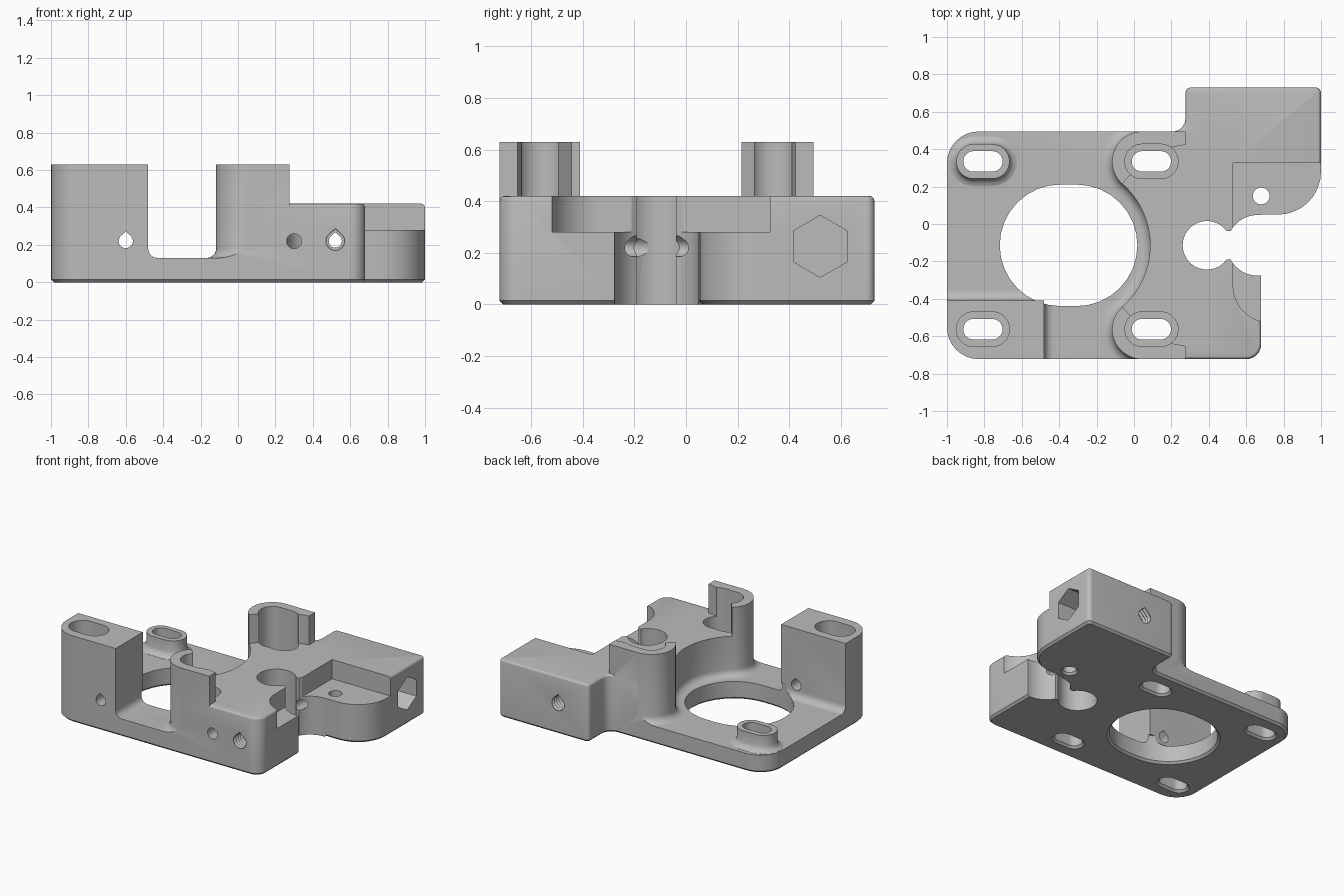
import bpy, bmesh, math
from mathutils import Vector

if "Cube" in bpy.data.objects:
    bpy.data.objects.remove(bpy.data.objects["Cube"])

grey = bpy.data.materials.new("matte_grey")
grey.use_nodes = True
COLOUR = (0.5, 0.5, 0.5, 1)
grey.diffuse_color = COLOUR
grey.node_tree.nodes["Principled BSDF"].inputs["Base Color"].default_value = COLOUR

MID_Y = -0.114                      # symmetry line of the motor side
PLATE, BLOCK, POST = 0.13, 0.42, 0.63


def arc(cx, cy, r, a0, a1, n=16):
    return [(cx + r * math.cos(math.radians(a0 + (a1 - a0) * i / n)),
             cy + r * math.sin(math.radians(a0 + (a1 - a0) * i / n))) for i in range(n + 1)]


def stadium(cx, cy, half, r):
    return arc(cx + half, cy, r, -90, 90) + arc(cx - half, cy, r, 90, 270)


def rounded(corners, n=8):
    """Polygon from (x, y, radius) corners."""
    out = []
    for i, (x, y, r) in enumerate(corners):
        p = Vector((x, y))
        if r == 0:
            out.append((x, y))
            continue
        a = (Vector(corners[i - 1][:2]) - p).normalized()
        b = (Vector(corners[(i + 1) % len(corners)][:2]) - p).normalized()
        half = a.angle(b) / 2
        c = p + (a + b).normalized() * r / math.sin(half)
        s = p + a * r / math.tan(half) - c
        e = p + b * r / math.tan(half) - c
        turn = math.atan2(s.x * e.y - s.y * e.x, s.dot(e))
        start = math.atan2(s.y, s.x)
        out += [(c.x + r * math.cos(start + turn * k / n),
                 c.y + r * math.sin(start + turn * k / n)) for k in range(n + 1)]
    return out


def loft(name, rings, axis="z", low=None, high=None):
    """Solid through (height, points) rings; low/high = (bevel width, segments) of the rims."""
    place = {"z": lambda u, v, w: (u, v, w), "y": lambda u, v, w: (u, w, v),
             "x": lambda u, v, w: (w, u, v)}[axis]
    bm = bmesh.new()
    loops = [[bm.verts.new(place(u, v, w)) for u, v in pts] for w, pts in rings]
    n = len(loops[0])
    for a, b in zip(loops, loops[1:]):
        for i in range(n):
            bm.faces.new((a[i], a[(i + 1) % n], b[(i + 1) % n], b[i]))
    caps = bm.faces.new(loops[0]), bm.faces.new(loops[-1])
    bmesh.ops.recalc_face_normals(bm, faces=bm.faces)
    rims = [(list(cap.edges), rim) for cap, rim in zip(caps, (low, high)) if rim]
    for edges, (width, segments) in rims:
        bmesh.ops.bevel(bm, geom=edges, offset=width, segments=segments,
                        profile=0.5, affect="EDGES")
    mesh = bpy.data.meshes.new(name)
    bm.to_mesh(mesh)
    bm.free()
    ob = bpy.data.objects.new(name, mesh)
    bpy.context.collection.objects.link(ob)
    mesh.materials.append(grey)
    return ob


def prism(name, pts, z0, z1, **kw):
    return loft(name, [(z0, pts), (z1, pts)], **kw)


def combine(target, tool, operation="DIFFERENCE"):
    tool.hide_render = True
    mod = target.modifiers.new("join", "BOOLEAN")
    mod.operation, mod.solver, mod.object = operation, "EXACT", tool
    bpy.context.view_layer.objects.active = target
    bpy.ops.object.modifier_apply(modifier=mod.name)
    bpy.data.objects.remove(tool)


def flip(pts):
    return [(x, 2 * MID_Y - y) for x, y in pts]


def box(x0, x1, y0, y1):
    return [(x0, y0), (x1, y0), (x1, y1), (x0, y1)]


# Main block with chamfered foot and softened top
FRONT, REAR = -0.7225, 0.4945
outline = rounded([(-1, FRONT, 0.17), (0.68, FRONT, 0.08), (0.68, 0.05, 0), (1, 0.05, 0.23),
                   (1, 0.73, 0.03), (0.275, 0.73, 0.03), (0.275, REAR, 0.07), (-1, REAR, 0.17)])
body = prism("motor_bracket", outline, 0, BLOCK, low=(0.015, 1), high=(0.02, 3))

# Tall corner post and the two screw posts, trimmed later
corner = rounded([(-1, FRONT, 0.17), (-0.4, FRONT, 0), (-0.4, -0.35, 0), (-1, -0.35, 0)])
combine(body, prism("corner_post", corner, 0.1, POST), "UNION")
post_box = box(-0.2, 0.275, FRONT, -0.38)
for pts in (post_box, flip(post_box)):
    combine(body, prism("screw_post", pts, 0.3, POST), "UNION")

# Motor recess: wraps around the posts, filleted at the floor
PX, PY = 0.043, -0.5625
MX = -0.35
LEAN = math.degrees(math.atan2(MID_Y - PY, MX - PX))
REACH = math.hypot(MID_Y - PY, MX - PX) - 0.16
front_curve = [(PX, -0.95)] + arc(PX, PY, 0.16, 270, LEAN)
motor_arc = arc(MX, MID_Y, REACH, LEAN - 180, 180 - LEAN, 28)[1:-1]
recess = ([(-0.48, -0.95)] + front_curve + motor_arc + flip(front_curve)[::-1]
          + [(-1.2, 0.95), (-1.2, -0.41), (-0.48, -0.41)])
combine(body, prism("motor_recess", recess, PLATE, 0.9, low=(0.05, 5)))

# Open the inner side of each screw post down to the block top
lean = math.radians(LEAN)
opening = [(PX, PY), (PX + 0.3 * math.cos(lean), PY + 0.3 * math.sin(lean)),
           (0.4, -0.3), (0.4, -0.675), (0.2, -0.638), (0.143, PY)]
for pts in (opening, flip(opening)):
    combine(body, prism("post_opening", pts, BLOCK, 0.9))

# Raised screw boss with a flared root
SEAT = 0.25
LEFT, RIGHT, BACK = -0.808, 0.093, 2 * MID_Y - PY
flare = [(0.1, 0.132), (0.131, 0.132), (0.137, 0.115), (0.15, 0.101), (0.172, 0.0925), (SEAT, 0.0925)]
combine(body, loft("screw_boss", [(z, stadium(LEFT, BACK, 0.05, r)) for z, r in flare]), "UNION")

# Screw slots with counterbores
for x, y in ((LEFT, PY), (LEFT, BACK), (RIGHT, PY), (RIGHT, BACK)):
    if (x, y) != (LEFT, BACK):
        combine(body, prism("counterbore", stadium(x, y, 0.05, 0.0925), SEAT, 0.9))
    steps = [(-0.01, 0.08), (0.015, 0.055), (0.5, 0.055)]
    combine(body, loft("screw_slot", [(z, stadium(x, y, 0.05, r)) for z, r in steps]))

# Large motor opening
steps = [(-0.01, 0.35), (0.015, 0.325), (0.2, 0.325)]
combine(body, loft("motor_opening", [(z, stadium(MX, MID_Y, 0.043, r)) for z, r in steps]))

# Low ledge, rod bore, clamp slit and side clearance
ledge = [(1.2, 0.325), (0.53, 0.325)] + arc(0.725, -0.33, 0.195, 180, 270) + [(1.2, -0.525)]
combine(body, prism("ledge_cut", ledge, 0.28, 0.9))
combine(body, prism("rod_bore", arc(0.39, MID_Y, 0.13, 0, 348, 29), -0.1, 0.9))
combine(body, prism("clamp_slit", box(0.42, 0.6, -0.19, -0.038), -0.1, 0.9))
clearance = arc(0.66, MID_Y, 0.162, 90, 270, 24) + [(1.2, MID_Y - 0.162), (1.2, 0.048)]
combine(body, prism("side_clearance", clearance, -0.1, 0.9))
steps = [(-0.01, 0.065), (0.015, 0.045), (0.5, 0.045)]
combine(body, loft("pin_hole", [(z, arc(0.68, 0.15, r, 0, 345, 23)) for z, r in steps]))


# Cross holes along the depth, with a peaked roof
HOLE_Z = 0.22


def teardrop(x, r):
    return arc(x, HOLE_Z, r, 135, 405, 20) + [(x, HOLE_Z + r * 1.35)]


combine(body, prism("post_hole", teardrop(-0.6, 0.038), -0.9, -0.3, axis="y"))
combine(body, prism("blind_hole", arc(0.3, HOLE_Z, 0.04, 0, 345, 23), -0.9, -0.15, axis="y"))
combine(body, prism("clamp_hole", teardrop(0.52, 0.035), -0.9, 0.9, axis="y"))
for start, step in ((FRONT - 0.01, 0.0125), (0.74, -0.0125)):
    thread = [(start + step * i, teardrop(0.52, 0.06 if i % 2 == 0 else 0.048)) for i in range(21)]
    combine(body, loft("threaded_hole", thread, axis="y"))

# Hexagonal nut pocket in the end face
combine(body, prism("nut_pocket", arc(0.52, 0.225, 0.12, 30, 330, 5), 0.82, 1.2, axis="x"))

bpy.ops.object.select_all(action="DESELECT")
body.select_set(True)
bpy.context.view_layer.objects.active = body
bpy.ops.object.shade_smooth_by_angle(angle=math.radians(28))
